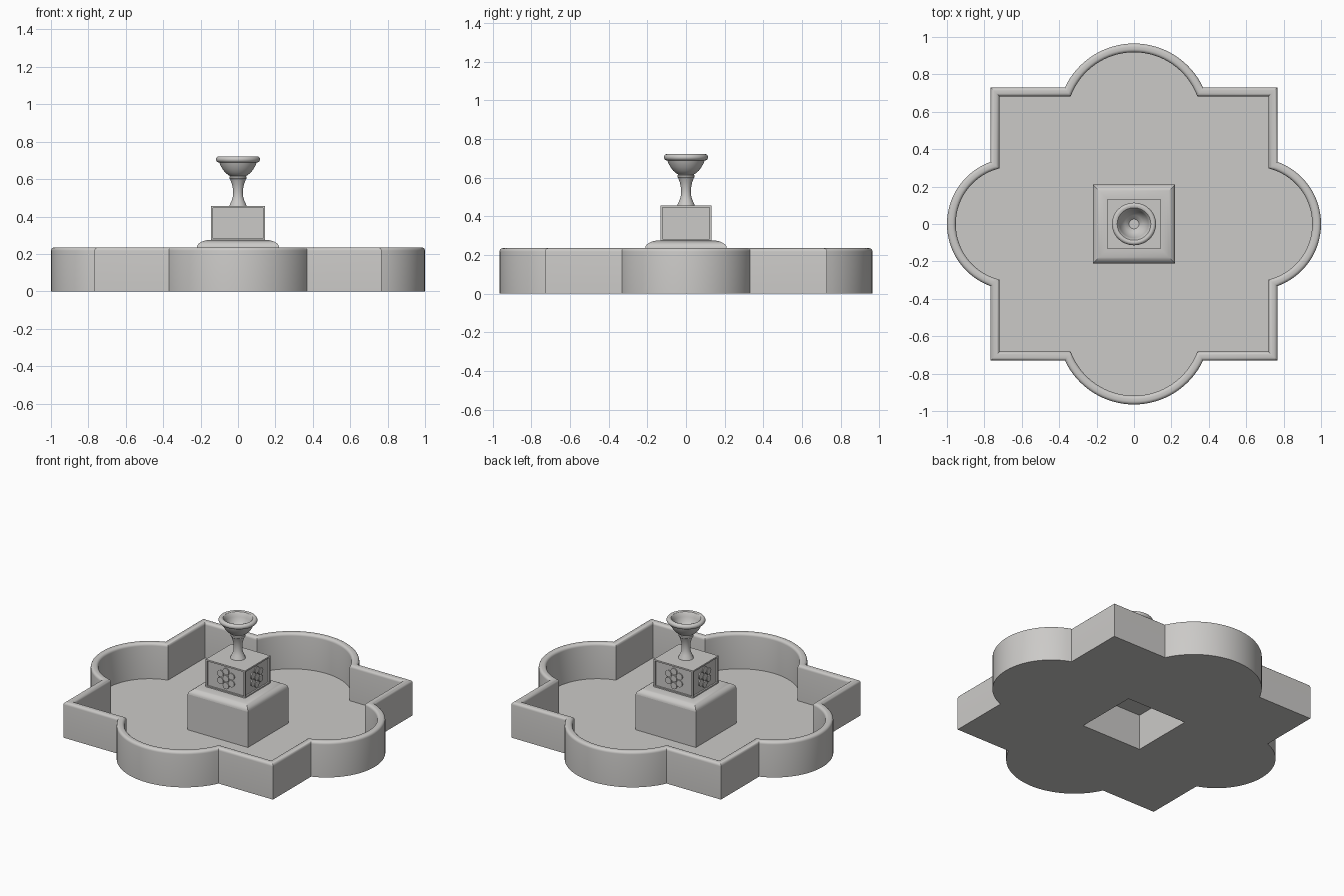
import bpy, bmesh, math
from mathutils import Matrix, Vector

if "Cube" in bpy.data.objects:
    bpy.data.objects.remove(bpy.data.objects["Cube"])

stone = bpy.data.materials.new("pale_stone")
stone.diffuse_color = (0.60, 0.59, 0.575, 1)
stone.use_nodes = True
stone.node_tree.nodes["Principled BSDF"].inputs["Base Color"].default_value = stone.diffuse_color


def finish(bm, name, smooth=True):
    me = bpy.data.meshes.new(name)
    bm.to_mesh(me)
    bm.free()
    ob = bpy.data.objects.new(name, me)
    bpy.context.collection.objects.link(ob)
    me.materials.append(stone)
    if smooth:
        bpy.ops.object.select_all(action='DESELECT')
        ob.select_set(True)
        bpy.context.view_layer.objects.active = ob
        bpy.ops.object.shade_smooth_by_angle(angle=math.radians(32))
    return ob


def loft(bm, loops, cap_start=False, cap_end=False):
    """Skin counter-clockwise point loops of equal length."""
    rings = [[bm.verts.new(p) for p in lp] for lp in loops]
    n = len(rings[0])
    for a, b in zip(rings, rings[1:]):
        for i in range(n):
            j = (i + 1) % n
            bm.faces.new((a[i], a[j], b[j], b[i]))
    if cap_start:
        bm.faces.new(rings[0][::-1])
    if cap_end:
        bm.faces.new(rings[-1])
    return rings


def rect(hx, hy, z):
    return [(hx, -hy, z), (hx, hy, z), (-hx, hy, z), (-hx, -hy, z)]


# Basin outline: a rectangle with a round lobe on each side, inset by d
HX, HY = 0.767, 0.73
RX, CX = 0.353, 0.647    # left and right lobes
RY, CY = 0.408, 0.557    # front and back lobes


def outline(d, z, seg=32):
    hx, hy = HX - d, HY - d
    pts = []
    for k in range(4):
        r, c, h = (RX - d, CX, hx) if k % 2 == 0 else (RY - d, CY, hy)
        mid = k * math.pi / 2
        half = math.acos((h - c) / r)
        cx, cy = c * round(math.cos(mid)), c * round(math.sin(mid))
        for i in range(seg + 1):
            t = mid - half + 2 * half * i / seg
            pts.append((cx + r * math.cos(t), cy + r * math.sin(t), z))
        pts.append((hx if k in (0, 3) else -hx, hy if k < 2 else -hy, z))
    return pts


# Basin wall with a rounded coping
W, H, B = 0.047, 0.235, 0.018
profile = [(0, 0)]
arc = [(B * (1 - math.cos(t)), H - B + B * math.sin(t))
       for t in [math.pi / 2 * i / 5 for i in range(6)]]
profile += arc + [(W - d, z) for d, z in reversed(arc)] + [(W, 0)]
bm = bmesh.new()
loft(bm, [outline(d, z) for d, z in profile])
finish(bm, "basin_wall")

# Basin floor, open below the hollow plinth
PX, PY = 0.22, 0.211
bm = bmesh.new()
edges = []
for lp in (outline(0, 0), rect(PX, PY, 0)):
    vs = [bm.verts.new(p) for p in lp]
    edges += [bm.edges.new((vs[i], vs[(i + 1) % len(vs)])) for i in range(len(vs))]
bmesh.ops.triangle_fill(bm, edges=edges, use_beauty=True, normal=Vector((0, 0, 1)))
for f in bm.faces:
    f.normal_update()
    if f.normal.z < 0:
        f.normal_flip()
finish(bm, "basin_floor", smooth=False)

# Hollow plinth box
bm = bmesh.new()
loft(bm, [rect(PX, PY, 0), rect(PX, PY, H)], cap_end=True)
finish(bm, "plinth", smooth=False)

# Rounded plinth cap
bm = bmesh.new()
loops = []
for i in range(9):
    t = math.pi / 2 * i / 8
    inset = 0.074 * (1 - math.cos(t))
    loops.append(rect(PX - inset, PY - inset, H + 0.04 * math.sin(t)))
loft(bm, loops, cap_end=True)
finish(bm, "plinth_cap")

# Pedestal block with a recessed panel on each side
BX, BY, Z0, Z1 = 0.144, 0.132, 0.273, 0.456
REC = 0.01
bm = bmesh.new()
loft(bm, [rect(BX, BY, Z0), rect(BX, BY, Z1)], cap_end=True)
bm.normal_update()
sides = [f for f in bm.faces if abs(f.normal.z) < 0.5]
bmesh.ops.inset_individual(bm, faces=sides, thickness=0.014)
bmesh.ops.recalc_face_normals(bm, faces=bm.faces)
for f in sides:
    ext = bmesh.ops.extrude_discrete_faces(bm, faces=[f])["faces"][0]
    n = ext.normal.copy()
    bmesh.ops.translate(bm, verts=ext.verts, vec=-n * REC)
finish(bm, "pedestal", smooth=False)

# Rosettes: seven small discs on each panel
bm = bmesh.new()
zc = (Z0 + Z1) / 2
for k in range(4):
    turn = Matrix.Rotation(k * math.pi / 2, 4, 'Z')
    reach = (BX if k % 2 == 0 else BY) - REC + 0.003
    spots = [(0, 0)] + [(0.047 * math.cos(a), 0.047 * math.sin(a))
                        for a in [math.pi / 6 + i * math.pi / 3 for i in range(6)]]
    for u, v in spots:
        m = turn @ Matrix.Translation((reach, u, zc + v)) @ Matrix.Rotation(math.pi / 2, 4, 'Y')
        bmesh.ops.create_cone(bm, cap_ends=True, segments=16, radius1=0.022,
                              radius2=0.022, depth=0.008, matrix=m)
finish(bm, "rosettes")

# Urn: turned stem, collar, flared bowl, rolled rim and hollow inside
urn = [(0.047, 0.455), (0.042, 0.468), (0.034, 0.485), (0.028, 0.505), (0.026, 0.53),
       (0.028, 0.552), (0.033, 0.575), (0.040, 0.593), (0.042, 0.598),
       (0.046, 0.602), (0.046, 0.612), (0.041, 0.616),
       (0.052, 0.622), (0.068, 0.635), (0.083, 0.654), (0.095, 0.676), (0.100, 0.689)]
rim = [(0.1015 + 0.0165 * math.cos(t), 0.7055 + 0.0165 * math.sin(t))
       for t in [-math.pi / 2 + math.pi * i / 10 for i in range(11)]]
inside = [(0.090, 0.718), (0.082, 0.708), (0.077, 0.690), (0.066, 0.665),
          (0.048, 0.642), (0.029, 0.630), (0.027, 0.627)]
bm = bmesh.new()
N = 48
loft(bm, [[(r * math.cos(2 * math.pi * i / N), 0.965 * r * math.sin(2 * math.pi * i / N), z)
           for i in range(N)] for r, z in urn + rim + inside], cap_end=True)
finish(bm, "urn")
